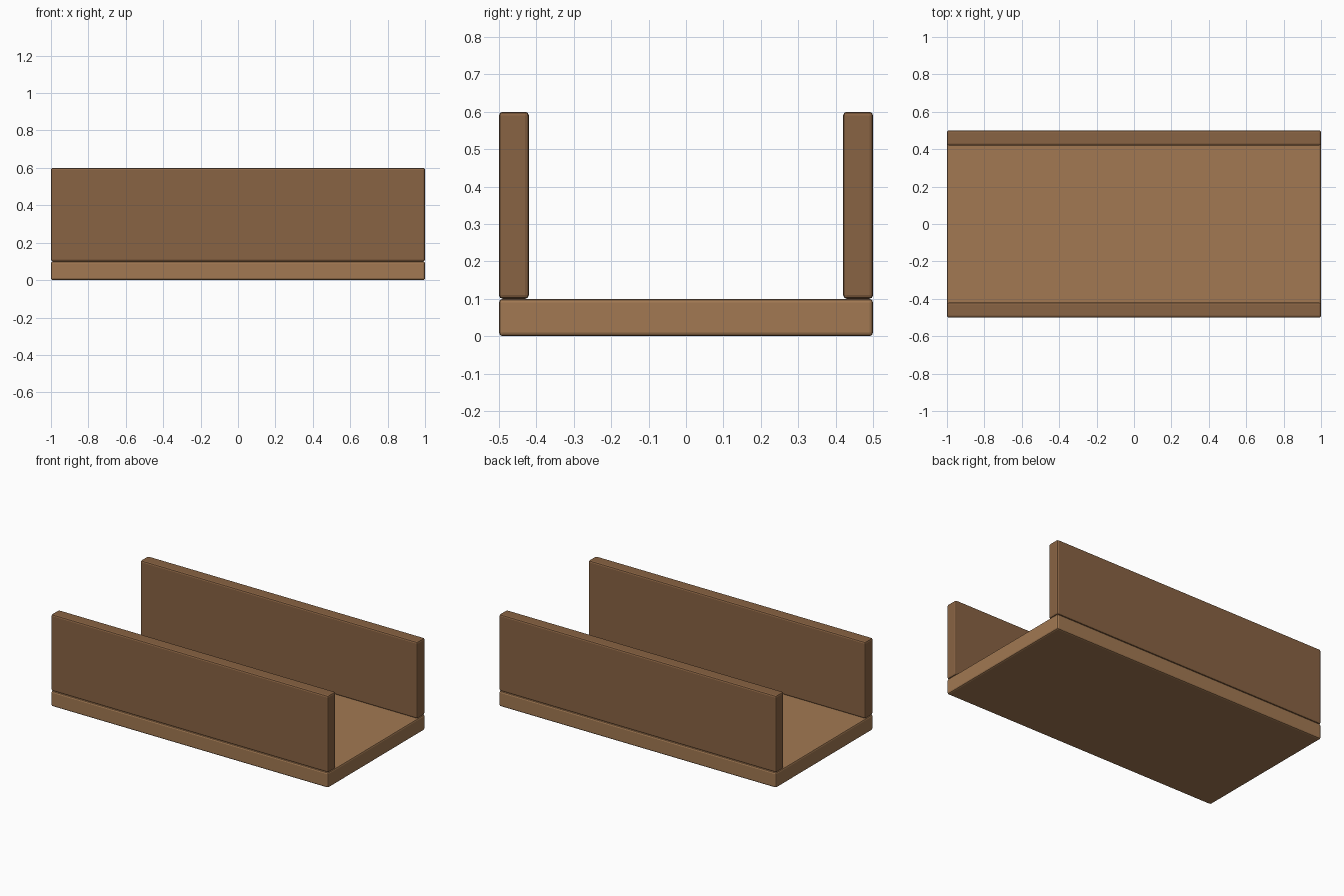
import bpy

if "Cube" in bpy.data.objects:
    bpy.data.objects.remove(bpy.data.objects["Cube"])


def material(name, color):
    mat = bpy.data.materials.new(name)
    mat.diffuse_color = (*color, 1)
    mat.use_nodes = True
    mat.node_tree.nodes["Principled BSDF"].inputs["Base Color"].default_value = mat.diffuse_color
    return mat


def board(name, size, center, mat):
    """Box with slightly rounded edges."""
    bpy.ops.mesh.primitive_cube_add(size=1, location=center)
    obj = bpy.context.object
    obj.name = name
    obj.scale = size
    bpy.ops.object.transform_apply(location=False, rotation=False, scale=True)
    bevel = obj.modifiers.new("rounded_edges", 'BEVEL')
    bevel.width = 0.01
    bevel.segments = 2
    obj.data.materials.append(mat)
    return obj


light_wood = material("light_wood", (0.36, 0.19, 0.085))
dark_wood = material("dark_wood", (0.25, 0.125, 0.056))

# Floor board
board("floor_board", (2, 1, 0.1), (0, 0, 0.05), light_wood)

# Side walls standing on the long edges
for name, side in (("front_wall", -1), ("back_wall", 1)):
    board(name, (2, 0.08, 0.5), (0, side * 0.46, 0.35), dark_wood)
